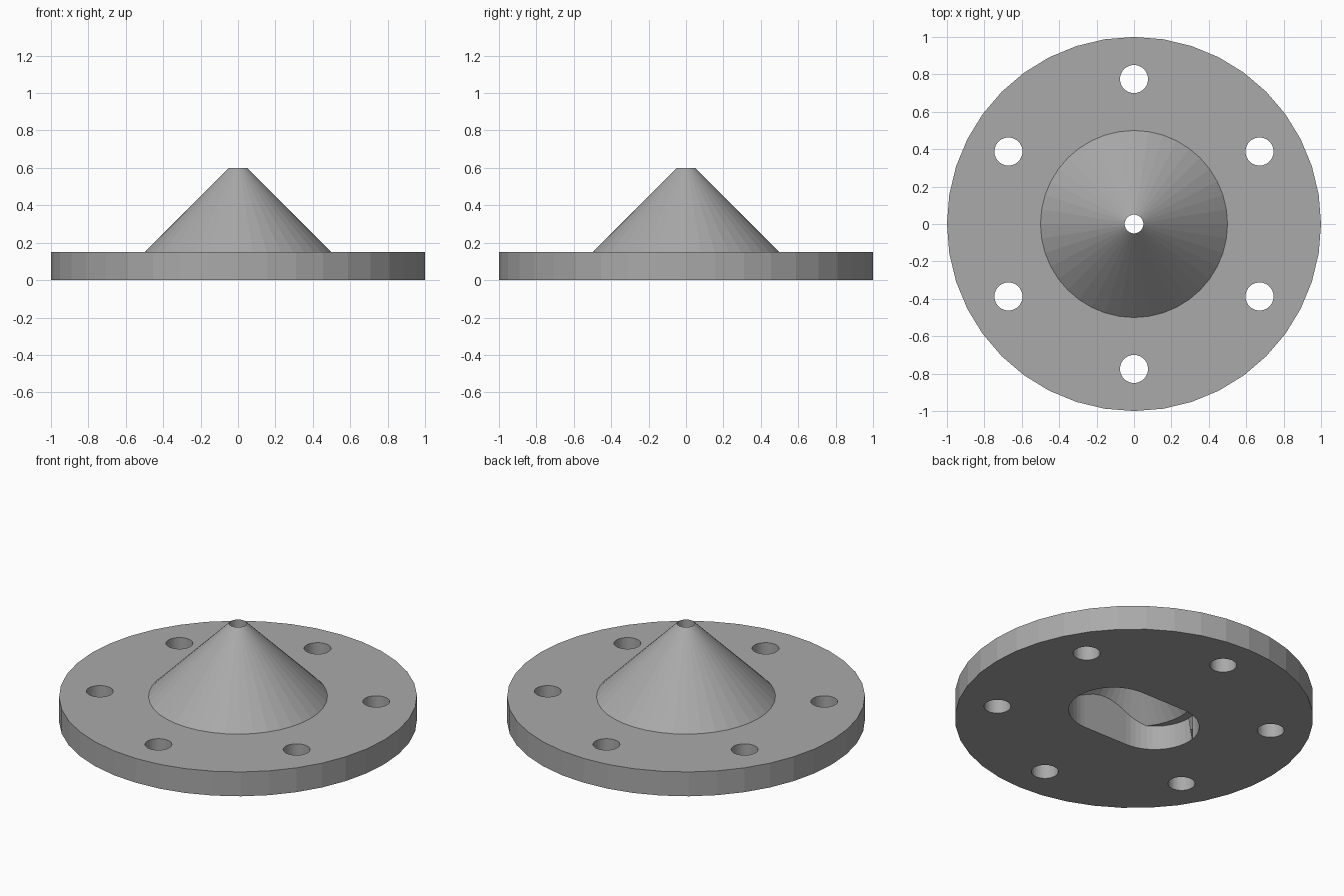
import bpy
import math

cube = bpy.data.objects.get("Cube")
if cube:
    bpy.data.objects.remove(cube, do_unlink=True)

# Plain grey material
grey = bpy.data.materials.new("grey")
grey.use_nodes = True
GREY = (0.4, 0.4, 0.4, 1)
grey.diffuse_color = GREY
grey.node_tree.nodes["Principled BSDF"].inputs["Base Color"].default_value = GREY


def make_object(name, verts, faces):
    mesh = bpy.data.meshes.new(name)
    mesh.from_pydata(verts, [], faces)
    mesh.materials.append(grey)
    obj = bpy.data.objects.new(name, mesh)
    bpy.context.collection.objects.link(obj)
    return obj


def loft(name, rings):
    """Closed solid through equal-length rings, capped at both ends."""
    n = len(rings[0])
    verts = [v for ring in rings for v in ring]
    faces = [(k * n + i, k * n + (i + 1) % n, (k + 1) * n + (i + 1) % n, (k + 1) * n + i)
             for k in range(len(rings) - 1) for i in range(n)]
    faces.append(tuple(reversed(range(n))))
    faces.append(tuple(range(len(verts) - n, len(verts))))
    return make_object(name, verts, faces)


def circle(r, z, n, cx=0, cy=0):
    return [(cx + r * math.cos(math.tau * i / n), cy + r * math.sin(math.tau * i / n), z)
            for i in range(n)]


def revolve(name, profile, n, cx=0, cy=0):
    return loft(name, [circle(r, z, n, cx, cy) for r, z in profile])


def slot_ring(half, r, z, n):
    ring = []
    for side in (1, -1):
        for i in range(n + 1):
            a = math.pi * i / n - side * math.pi / 2
            ring.append((side * half + r * math.cos(a), r * math.sin(a), z))
    return ring


def boolean(obj, cutter, operation):
    mod = obj.modifiers.new(cutter.name, "BOOLEAN")
    mod.operation = operation
    mod.solver = "EXACT"
    mod.object = cutter
    cutter.hide_render = True
    cutter.hide_set(True)


def apply_and_clear(obj, helpers):
    bpy.context.view_layer.update()
    result = obj.evaluated_get(bpy.context.evaluated_depsgraph_get())
    obj.data = bpy.data.meshes.new_from_object(result)
    obj.modifiers.clear()
    for h in helpers:
        bpy.data.objects.remove(h, do_unlink=True)


# Round plate with a cone rising from it
flange = revolve("cone_flange", [(1, 0), (1, 0.15), (0.5, 0.15), (0.05 + 1e-4, 0.6)], 40)

# Cavity: obround slot limited above by an inner cone and a narrow outlet
cavity = loft("cavity_cutter", [slot_ring(0.15, 0.25, z, 24) for z in (-0.1, 0.5)])
limit = revolve("cavity_limit", [(0.6, -0.2), (0.6, 0.15), (0.35, 0.15), (0.02, 0.48)], 40)
boolean(cavity, limit, "INTERSECT")
apply_and_clear(cavity, [limit])
outlet = revolve("outlet_cutter", [(0.05, 0.4), (0.05, 0.7)], 40)

# Six bolt holes
cutters = [cavity, outlet]
for k in range(6):
    a = math.radians(30 + 60 * k)
    cutters.append(revolve("bolt_hole_cutter", [(0.075, -0.1), (0.075, 0.3)], 40,
                           0.775 * math.cos(a), 0.775 * math.sin(a)))
for c in cutters:
    boolean(flange, c, "DIFFERENCE")
apply_and_clear(flange, cutters)
